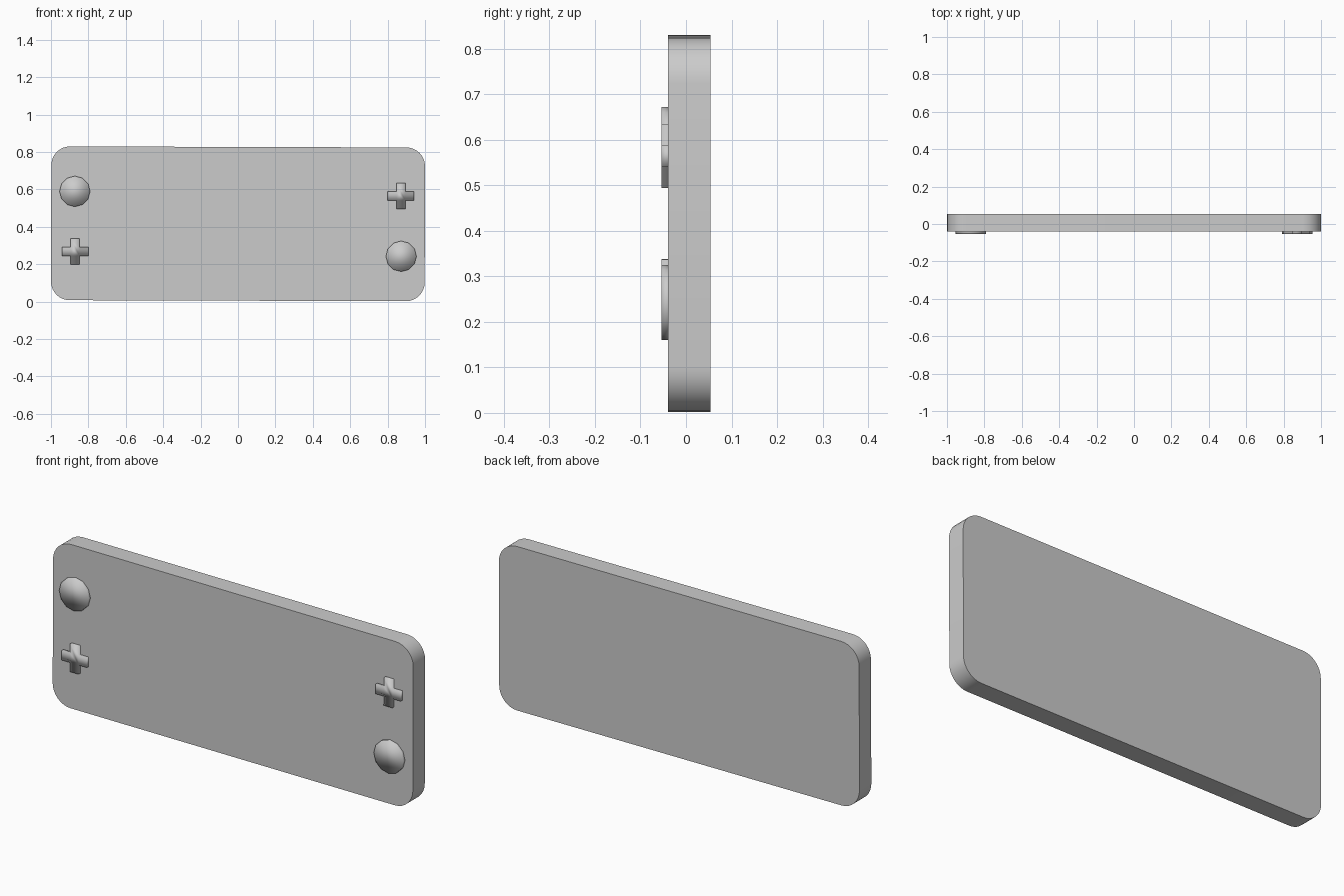
import bpy, bmesh
from math import pi, sin, cos, radians

if "Cube" in bpy.data.objects:
    bpy.data.objects.remove(bpy.data.objects["Cube"])

CENTRE_Z = 0.416
TILT = 0.003          # the whole slab leans very slightly clockwise


def prism(name, outline, y_front, y_back, smooth_angle):
    """Extrude an x/z outline from y_front to y_back."""
    bm = bmesh.new()
    face = bm.faces.new([bm.verts.new((x, y_front, z)) for x, z in outline])
    out = bmesh.ops.extrude_face_region(bm, geom=[face])
    verts = [v for v in out["geom"] if isinstance(v, bmesh.types.BMVert)]
    bmesh.ops.translate(bm, verts=verts, vec=(0, y_back - y_front, 0))
    bmesh.ops.recalc_face_normals(bm, faces=bm.faces)
    mesh = bpy.data.meshes.new(name)
    bm.to_mesh(mesh)
    bm.free()
    obj = bpy.data.objects.new(name, mesh)
    bpy.context.collection.objects.link(obj)
    obj.location.z = CENTRE_Z
    obj.rotation_euler.y = TILT
    bpy.ops.object.select_all(action='DESELECT')
    obj.select_set(True)
    bpy.context.view_layer.objects.active = obj
    if smooth_angle is None:
        bpy.ops.object.shade_smooth()
    else:
        bpy.ops.object.shade_smooth_by_angle(angle=smooth_angle)
    return obj


def rounded_rect(hx, hz, r, steps=8):
    pts = []
    for i, (sx, sz) in enumerate([(1, 1), (-1, 1), (-1, -1), (1, -1)]):
        for k in range(steps + 1):
            a = (i + k / steps) * pi / 2
            pts.append((sx * (hx - r) + r * cos(a), sz * (hz - r) + r * sin(a)))
    return pts


def disc(cx, cz, r, sides=12):
    return [(cx + r * cos(2 * pi * i / sides), cz + r * sin(2 * pi * i / sides))
            for i in range(sides)]


def plus(cx, cz, arm, half):
    quarter = [(arm, -half), (arm, half), (half, half)]
    pts = []
    for _ in range(4):
        pts += [(cx + x, cz + z) for x, z in quarter]
        quarter = [(-z, x) for x, z in quarter]
    return pts


# Handheld slab
prism("body", rounded_rect(0.999, 0.411, 0.1), -0.04, 0.054, radians(30))

# Round pads and plus pads, repeated by a half turn
for side, s in (("left", -1), ("right", 1)):
    prism("round_pad_" + side, disc(s * 0.873, -s * 0.171, 0.082),
          -0.054, -0.03, None)
    prism("plus_pad_" + side, plus(s * 0.87, s * 0.151, 0.07, 0.024),
          -0.054, -0.03, None)
